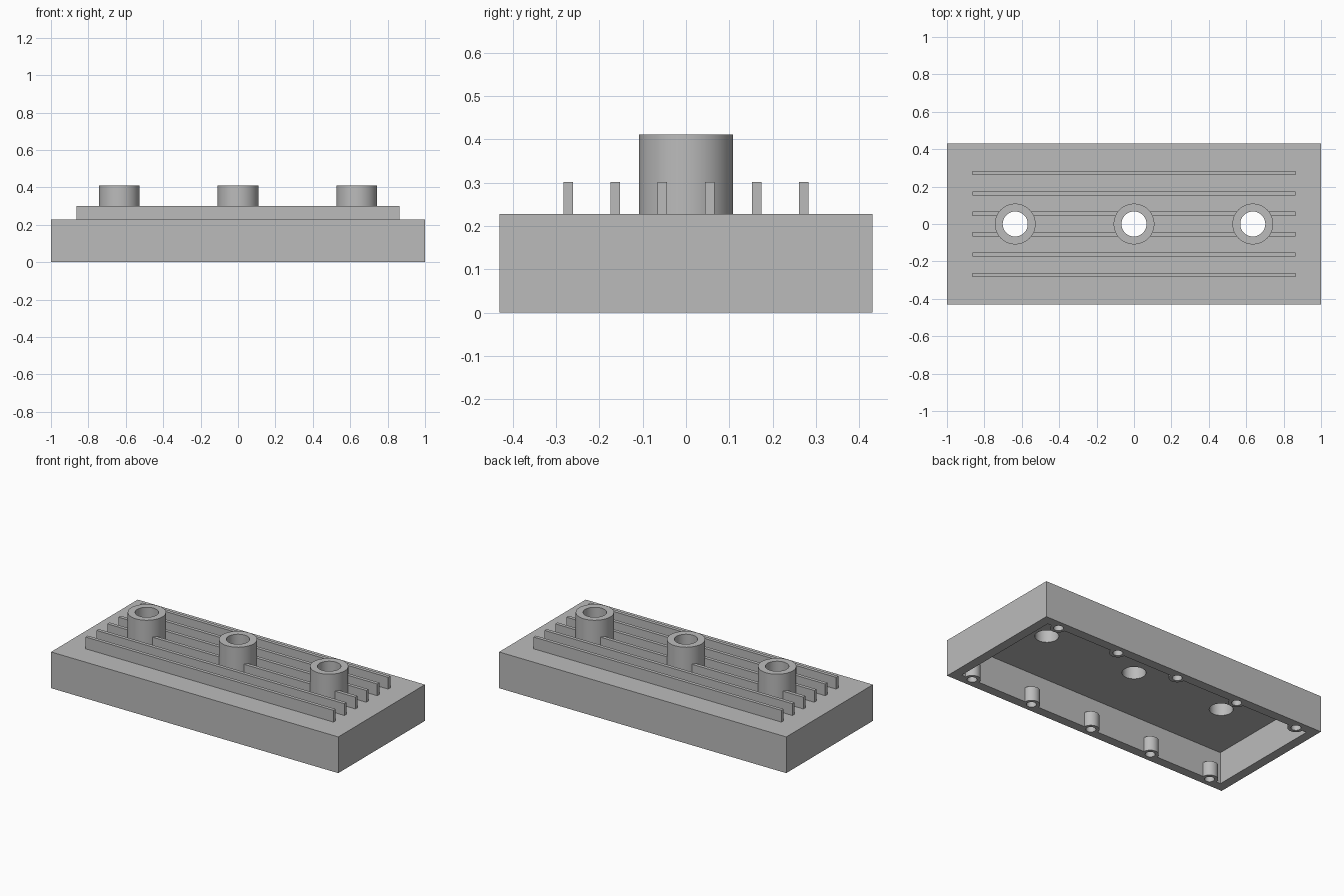
import bpy, bmesh, math
from mathutils import Matrix, Vector

old = bpy.data.objects.get("Cube")
if old:
    bpy.data.objects.remove(old, do_unlink=True)

# One plain grey
grey = bpy.data.materials.new("plain_grey")
grey.use_nodes = True
grey.diffuse_color = (0.5, 0.5, 0.5, 1)
grey.node_tree.nodes["Principled BSDF"].inputs["Base Color"].default_value = (0.5, 0.5, 0.5, 1)

HALF_X, HALF_Y = 1.0, 0.431
TOP, CEILING = 0.228, 0.199
WALL = 0.058
TUBE_X = (-0.635, 0, 0.635)
TUBE_OUTER, TUBE_INNER, TUBE_TOP = 0.109, 0.067, 0.411
FIN_END, FIN_TOP, FIN_HALF = 0.863, 0.302, 0.011
POST_SPOTS = [(i * 0.4325, s * 0.375) for i in range(-2, 3) for s in (-1, 1)]


def add_box(bm, x0, x1, y0, y1, z0, z1):
    size = Matrix.Diagonal((x1 - x0, y1 - y0, z1 - z0, 1))
    mid = Matrix.Translation(((x0 + x1) / 2, (y0 + y1) / 2, (z0 + z1) / 2))
    bmesh.ops.create_cube(bm, size=1, matrix=mid @ size)


def add_cylinder(bm, x, y, radius, z0, z1, sides=48):
    bmesh.ops.create_cone(bm, cap_ends=True, segments=sides, radius1=radius, radius2=radius,
                          depth=z1 - z0, matrix=Matrix.Translation((x, y, (z0 + z1) / 2)))


def make(name, bm):
    mesh = bpy.data.meshes.new(name)
    bm.to_mesh(mesh)
    bm.free()
    mesh.materials.append(grey)
    obj = bpy.data.objects.new(name, mesh)
    bpy.context.collection.objects.link(obj)
    return obj


def activate(obj):
    bpy.ops.object.select_all(action='DESELECT')
    obj.select_set(True)
    bpy.context.view_layer.objects.active = obj


def combine(obj, tool, operation):
    mod = obj.modifiers.new(operation.title(), 'BOOLEAN')
    mod.object, mod.operation, mod.solver = tool, operation, 'EXACT'
    activate(obj)
    bpy.ops.object.modifier_apply(modifier=mod.name)
    bpy.data.objects.remove(tool, do_unlink=True)


def smooth(obj):
    activate(obj)
    bpy.ops.object.shade_smooth_by_angle(angle=math.radians(30))


# Open-bottomed housing
bm = bmesh.new()
add_box(bm, -HALF_X, HALF_X, -HALF_Y, HALF_Y, 0, TOP)
housing = make("housing", bm)

bm = bmesh.new()
add_box(bm, WALL - HALF_X, HALF_X - WALL, WALL - HALF_Y, HALF_Y - WALL, -0.1, CEILING)
combine(housing, make("cavity_cutter", bm), 'DIFFERENCE')

# Screw posts half sunk into the long walls
bm = bmesh.new()
for x, y in POST_SPOTS:
    add_cylinder(bm, x, y, 0.048, 0, 0.09, 32)
combine(housing, make("screw_posts", bm), 'UNION')

# Blind screw holes and the three through holes
bm = bmesh.new()
for x, y in POST_SPOTS:
    add_cylinder(bm, x, y, 0.028, -0.1, 0.08, 32)
for x in TUBE_X:
    add_cylinder(bm, x, 0, TUBE_INNER, 0.15, 0.3)
combine(housing, make("hole_cutter", bm), 'DIFFERENCE')
smooth(housing)

# Tubes on the top: a rectangular section spun round
for name, x in zip(("right_tube", "middle_tube", "left_tube"), TUBE_X):
    bm = bmesh.new()
    section = [(TUBE_INNER, TOP), (TUBE_OUTER, TOP), (TUBE_OUTER, TUBE_TOP), (TUBE_INNER, TUBE_TOP)]
    verts = [bm.verts.new((x + r, 0, z)) for r, z in section]
    edges = [bm.edges.new((verts[i], verts[i + 1])) for i in range(3)]
    edges.append(bm.edges.new((verts[3], verts[0])))
    bmesh.ops.spin(bm, geom=verts + edges, cent=Vector((x, 0, 0)), axis=(0, 0, 1),
                   angle=math.tau, steps=48, use_merge=False)
    bmesh.ops.remove_doubles(bm, verts=bm.verts, dist=0.0001)
    bmesh.ops.recalc_face_normals(bm, faces=bm.faces)
    smooth(make(name, bm))

# Cooling fins; the inner pair is broken where it meets the tubes
stops = [-FIN_END]
for x in TUBE_X:
    stops += [x - 0.07, x + 0.07]
stops.append(FIN_END)
for side, sign in (("front", -1), ("back", 1)):
    for label, y in (("inner", 0.055), ("middle", 0.163), ("outer", 0.272)):
        bm = bmesh.new()
        spans = zip(stops[::2], stops[1::2]) if label == "inner" else [(-FIN_END, FIN_END)]
        for x0, x1 in spans:
            add_box(bm, x0, x1, sign * y - FIN_HALF, sign * y + FIN_HALF, TOP, FIN_TOP)
        make(f"{side}_{label}_fin", bm)
